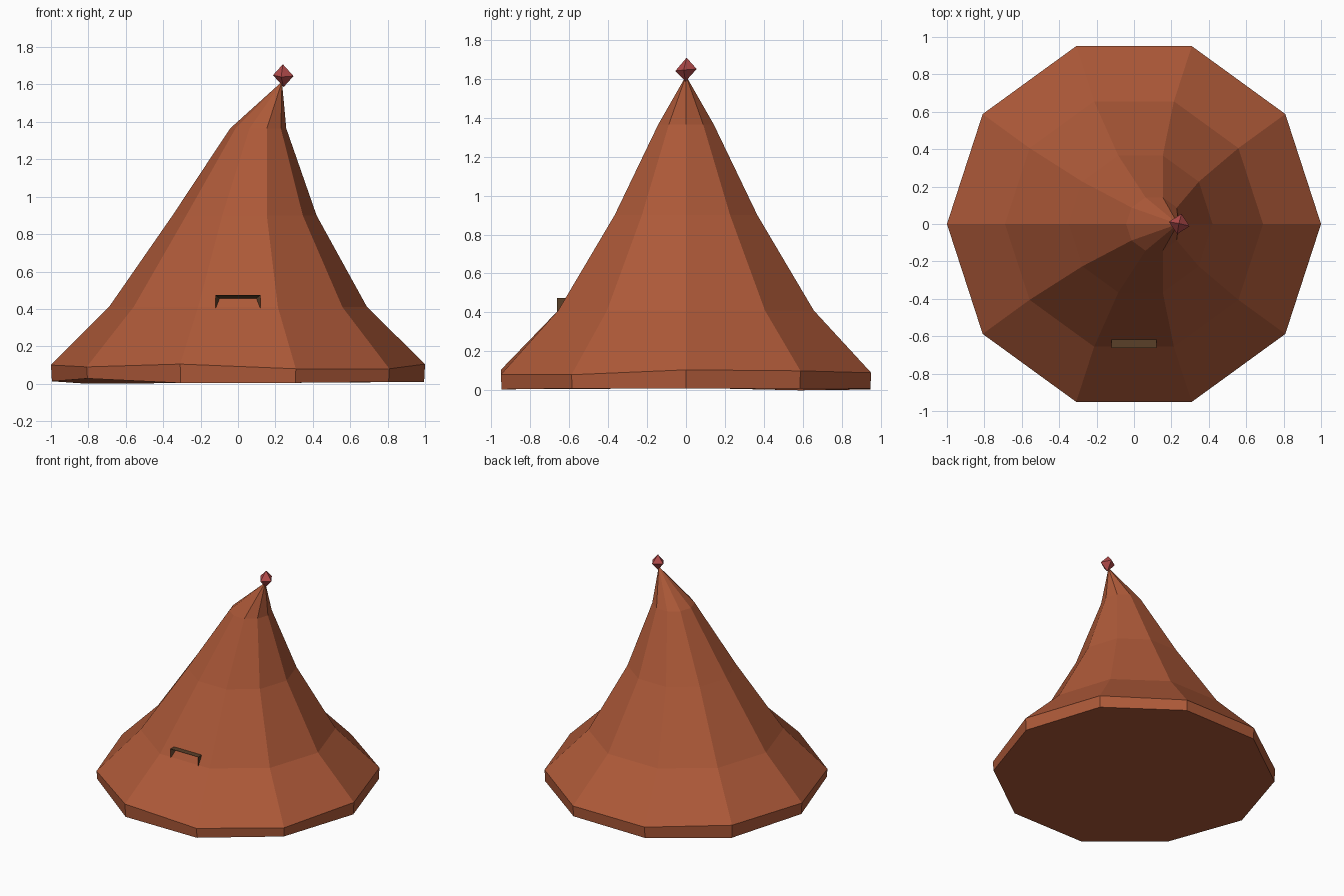
import bpy, bmesh
from math import sin, cos, pi, radians

if "Cube" in bpy.data.objects:
    bpy.data.objects.remove(bpy.data.objects["Cube"])

def material(name, color):
    m = bpy.data.materials.new(name)
    m.diffuse_color = (*color, 1)
    m.use_nodes = True
    m.node_tree.nodes["Principled BSDF"].inputs["Base Color"].default_value = m.diffuse_color
    return m

def finish(bm, name, mat):
    bmesh.ops.recalc_face_normals(bm, faces=bm.faces)
    me = bpy.data.meshes.new(name)
    bm.to_mesh(me)
    bm.free()
    me.materials.append(mat)
    ob = bpy.data.objects.new(name, me)
    bpy.context.collection.objects.link(ob)
    return ob

def ring(bm, cx, r, heights, turn=0.0):
    n = len(heights)
    return [bm.verts.new((cx + r * cos(2 * pi * i / n + turn),
                          r * sin(2 * pi * i / n + turn), z))
            for i, z in enumerate(heights)]

def bridge(bm, a, b):
    n = len(a)
    for i in range(n):
        j = (i + 1) % n
        bm.faces.new((a[i], a[j], b[j], b[i]))

def fan(bm, loop, tip):
    n = len(loop)
    for i in range(n):
        bm.faces.new((loop[i], loop[(i + 1) % n], tip))

roof_mat = material("roof_orange", (0.42, 0.10, 0.04))
wood_mat = material("dark_wood", (0.10, 0.05, 0.022))
red_mat = material("finial_red", (0.45, 0.07, 0.07))

# Bent ten-sided roof with a slightly uneven rim
bm = bmesh.new()
base_z = [.01, .01, .008, .004, .0, .013, .028, .004, .005, .01]
rim_z = [.105, .10, .09, .09, .10, .10, .09, .105, .08, .08]
loops = [ring(bm, 0, 0.995, base_z), ring(bm, 0, 1.0, rim_z)]
for z, cx, r in ((0.41, 0.0, 0.69), (0.90, 0.035, 0.385), (1.365, 0.108, 0.15)):
    loops.append(ring(bm, cx, r, [z] * 10))
for a, b in zip(loops, loops[1:]):
    bridge(bm, a, b)
fan(bm, loops[-1], bm.verts.new((0.235, 0, 1.615)))
bm.faces.new(loops[0][::-1])
finish(bm, "roof", roof_mat)

# Octahedral finial on the bent tip
bm = bmesh.new()
mid = ring(bm, 0.242, 0.056, [1.645, 1.65, 1.65, 1.64], radians(-12))
fan(bm, mid, bm.verts.new((0.24, 0.003, 1.708)))
fan(bm, mid, bm.verts.new((0.244, -0.003, 1.586)))
finish(bm, "finial", red_mat)

# Window frame sunk into the front slope, with a tapered recess
bm = bmesh.new()
def rect(x, z0, z1, y):
    return [bm.verts.new(p) for p in ((-x, y, z0), (x, y, z0), (x, y, z1), (-x, y, z1))]
back = rect(0.12, 0.25, 0.475, -0.615)
front = rect(0.12, 0.25, 0.475, -0.662)
inner = rect(0.093, 0.275, 0.452, -0.62)
bridge(bm, back, front)
bridge(bm, front, inner)
bm.faces.new(inner)
bm.faces.new(back)
finish(bm, "window_frame", wood_mat)
